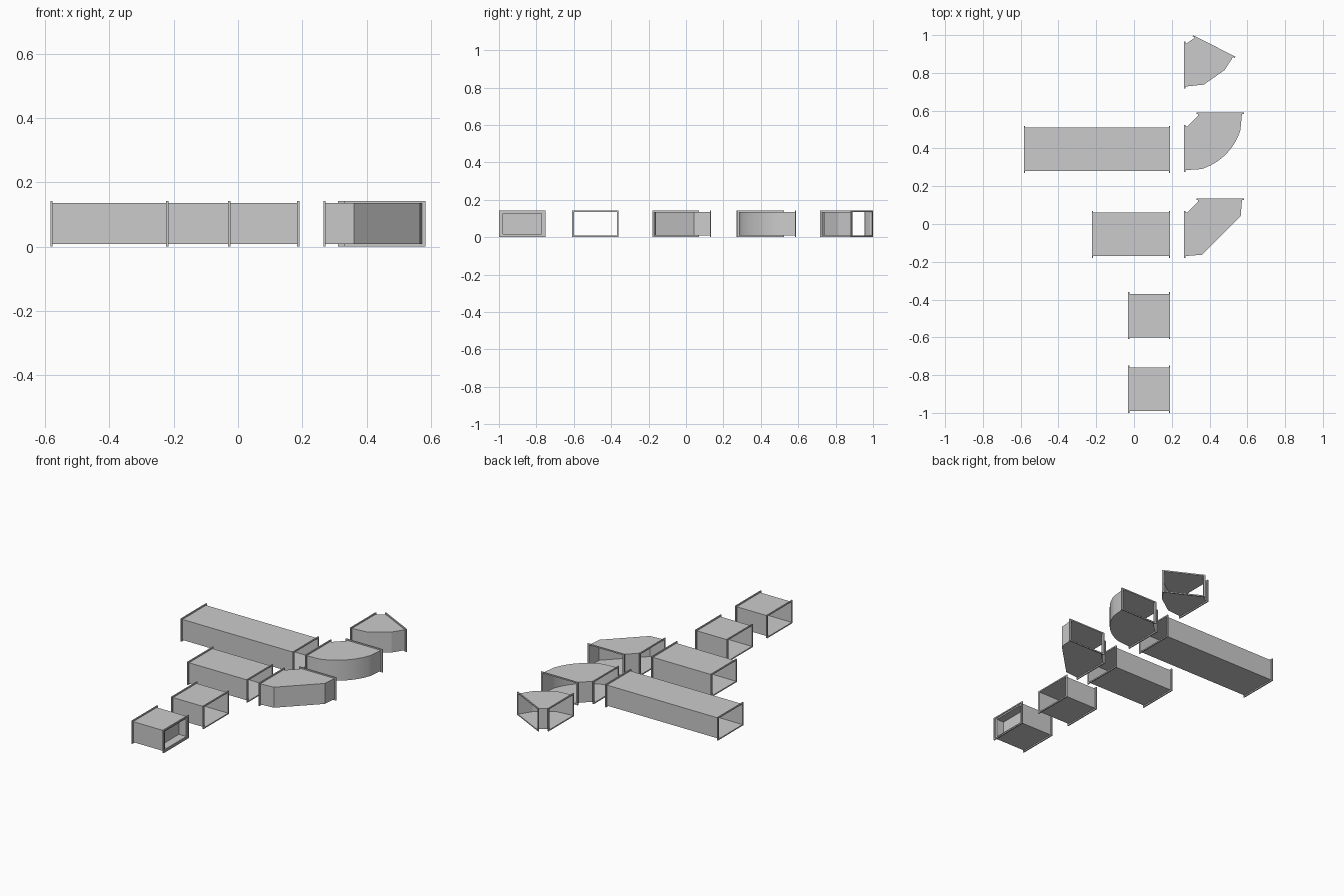
import bpy, bmesh, math
from mathutils import Vector

if "Cube" in bpy.data.objects:
    bpy.data.objects.remove(bpy.data.objects["Cube"])

Z0, Z1 = 0.008, 0.135      # duct bottom and top
LIP, THICK = 0.01, 0.007   # flange overhang and thickness


def finish(bm, name, smooth=False):
    bmesh.ops.recalc_face_normals(bm, faces=bm.faces)
    me = bpy.data.meshes.new(name)
    bm.to_mesh(me)
    bm.free()
    ob = bpy.data.objects.new(name, me)
    bpy.context.collection.objects.link(ob)
    if smooth:
        bpy.ops.object.select_all(action='DESELECT')
        ob.select_set(True)
        bpy.context.view_layer.objects.active = ob
        bpy.ops.object.shade_smooth_by_angle(angle=math.radians(20))
    return ob


def bridge(bm, a, b):
    for i in range(4):
        j = (i + 1) % 4
        bm.faces.new((a[i], a[j], b[j], b[i]))


def rect(bm, p, q, off, grow, zgrow):
    """Upright rectangle over the plan line p-q, grown outwards."""
    d = (q - p).normalized() * grow
    lo, hi = p - d + off, q + d + off
    return [bm.verts.new((v.x, v.y, z)) for v, z in
            ((lo, Z0 - zgrow), (hi, Z0 - zgrow), (hi, Z1 + zgrow), (lo, Z1 + zgrow))]


def flange(name, p, q, inward):
    """Rectangular rim around a duct mouth."""
    bm = bmesh.new()
    off = inward.normalized() * THICK
    loops = [rect(bm, p, q, o, g, z) for o, g, z in
             ((off * 0, 0, 0), (off * 0, LIP, 0.0075), (off, LIP, 0.0075), (off, 0, 0))]
    for i in range(4):
        bridge(bm, loops[i], loops[(i + 1) % 4])
    finish(bm, name)


def duct(name, outer, inner, smooth=False):
    """Sheet duct between two plan chains, open at both ends, with flanges."""
    outer, inner = [[Vector(p) for p in c] for c in (outer, inner)]
    bm = bmesh.new()
    levels = []
    for z in (Z0, Z1):
        o, n = [[bm.verts.new((p.x, p.y, z)) for p in c] for c in (outer, inner)]
        bm.faces.new(o + n[::-1])
        levels.append((o, n))
    for lo, hi in zip(*levels):
        for i in range(len(lo) - 1):
            bm.faces.new((lo[i], lo[i + 1], hi[i + 1], hi[i]))
    finish(bm, name, smooth)
    mid = (outer[len(outer) // 2] + inner[len(inner) // 2]) / 2
    for k, tag in ((0, "start"), (-1, "end")):
        p, q = outer[k], inner[k]
        n = Vector((-(q - p).y, (q - p).x))
        if n.dot(mid - (p + q) / 2) < 0:
            n = -n
        flange(f"{name}_{tag}_flange", p, q, n)


# Straight ducts
for name, x0, y0 in (("long_duct", -0.583, 0.28), ("medium_duct", -0.223, -0.17),
                     ("short_duct", -0.031, -0.60), ("end_duct", -0.031, -0.99)):
    duct(name, [(x0, y0), (0.191, y0)], [(x0, y0 + 0.23), (0.191, y0 + 0.23)])

# Recessed closing panel in the end duct
bm = bmesh.new()
p, q = Vector((0.186, -0.99)), Vector((0.186, -0.76))
rim = rect(bm, p, q, Vector((0, 0)), 0, 0)
lip = rect(bm, p, q, Vector((0, 0)), -0.012, -0.008)
back = rect(bm, p, q, Vector((-0.05, 0)), -0.012, -0.008)
bridge(bm, rim, lip)
bridge(bm, lip, back)
bm.faces.new(back)
finish(bm, "end_panel")

# Mitred right-angle elbow
throat = [(0.265, 0.06), (0.28, 0.06), (0.34, 0.12), (0.34, 0.134)]
duct("mitred_elbow",
     [(0.265, -0.17), (0.36, -0.163), (0.565, 0.042), (0.572, 0.134)], throat)

# Rounded right-angle elbow
S = 0.455
a0, a1 = math.radians(-73), math.radians(-17)
arc = [(0.265 + 0.312 * math.cos(a), 0.134 + S + 0.312 * math.sin(a))
       for a in (a0 + (a1 - a0) * i / 16 for i in range(17))]
duct("rounded_elbow", [(0.265, -0.17 + S)] + arc + [(0.572, 0.134 + S)],
     [(x, y + S) for x, y in throat], smooth=True)

# Shallow-angle elbow
duct("angled_elbow",
     [(0.265, 0.727), (0.37, 0.738), (0.48, 0.815), (0.528, 0.89)],
     [(0.265, 0.955), (0.28, 0.957), (0.317, 0.983), (0.322, 0.995)])
